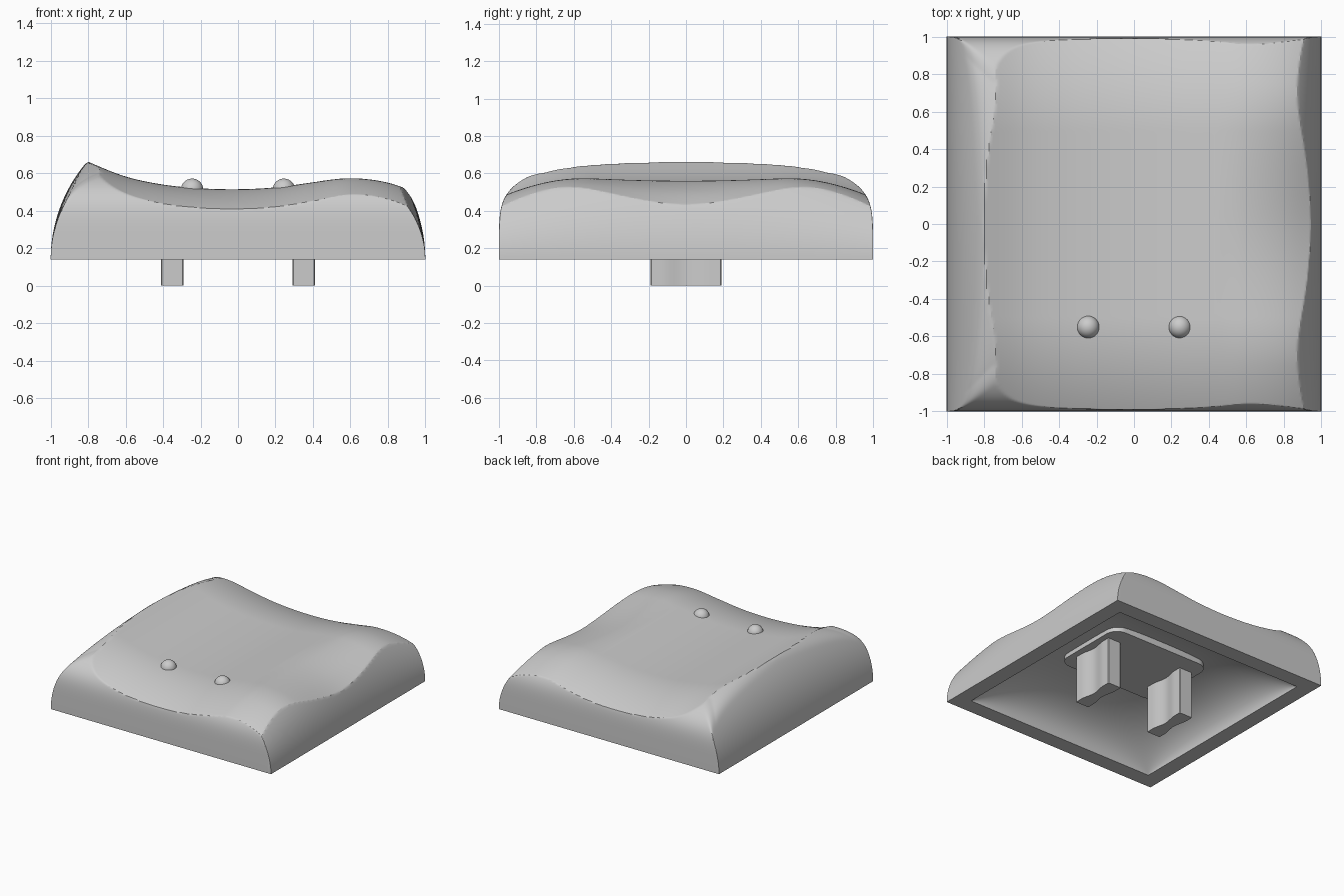
import bpy, bmesh, math

cube = bpy.data.objects.get("Cube")
if cube:
    bpy.data.objects.remove(cube, do_unlink=True)

grey = bpy.data.materials.new("light_grey")
grey.use_nodes = True
grey.diffuse_color = (0.6, 0.6, 0.6, 1)
grey.node_tree.nodes["Principled BSDF"].inputs["Base Color"].default_value = (0.6, 0.6, 0.6, 1)

BASE = 0.14      # height of the flat rim
N = 170          # grid cells per side
INNER = 0.87     # half width of the hollow


def finish(name, bm, angle=25):
    bmesh.ops.recalc_face_normals(bm, faces=bm.faces)
    mesh = bpy.data.meshes.new(name)
    bm.to_mesh(mesh)
    bm.free()
    mesh.materials.append(grey)
    ob = bpy.data.objects.new(name, mesh)
    bpy.context.collection.objects.link(ob)
    bpy.ops.object.select_all(action='DESELECT')
    ob.select_set(True)
    bpy.context.view_layer.objects.active = ob
    bpy.ops.object.shade_smooth_by_angle(angle=math.radians(angle))
    return ob


# Side-to-side profile of the dished top
PROFILE = [(-1.2, .86), (-1, .755), (-.8, .662), (-.6, .583), (-.4, .54), (-.2, .52),
           (0, .515), (.2, .525), (.4, .552), (.6, .579), (.8, .56), (1, .49), (1.2, .4)]


def profile(x):
    i = min(max(int((x + 1.2) / 0.2), 1), len(PROFILE) - 3)
    a, b, c, d = (p[1] for p in PROFILE[i - 1:i + 3])
    t = (x - PROFILE[i][0]) / 0.2
    return b + t / 2 * (c - a + t * (2 * a - 5 * b + 4 * c - d + t * (3 * (b - c) + d - a)))


def top(x, y):
    # Front and back roll off, and the low side dips in the middle
    roll = 0.105 * (max(0, abs(y) - 0.5) / 0.49) ** 2
    s = min(abs(y) / 0.75, 1)
    dip = 0.16 * max(0, x - 0.45) * (1 - s * s * (3 - 2 * s))
    return profile(x) - roll - dip


def walls(x, y):
    # Round side walls blended softly into the steep front and back walls
    u, v = max(0, 1 - abs(x)), max(0, 1 - abs(y))
    lean = 0.25 if x > 0 else 0.12
    side = math.sqrt(1.6 * u - u * u) * (1 - lean * y * y)
    end = 0.618 * v ** 0.18
    k = 0.18 * min(1, 4 * min(u, v) + 0.02)
    h = max(0, k - abs(side - end)) / k
    return BASE + max(0, min(side, end) - h * h * k / 4)


def outside(x, y):
    return min(top(x, y), walls(x, y))


def hollow(x, y):
    a, b = (max(0, 1 - abs(c / INNER) ** 3) for c in (x, y))
    return BASE + 0.31 * math.sqrt(a * b)


def sheet(bm, half, height):
    steps = [math.sin(math.pi * (i / N - 0.5)) for i in range(N + 1)]
    grid = []
    for i, u in enumerate(steps):
        row = []
        for j, v in enumerate(steps):
            edge = i in (0, N) or j in (0, N)
            x, y = u * half, v * half
            row.append(bm.verts.new((x, y, BASE if edge else height(x, y))))
        grid.append(row)
    for i in range(N):
        for j in range(N):
            bm.faces.new((grid[i][j], grid[i + 1][j], grid[i + 1][j + 1], grid[i][j + 1]))
    ring = [(i, 0) for i in range(N)] + [(N, j) for j in range(N)]
    ring += [(i, N) for i in range(N, 0, -1)] + [(0, j) for j in range(N, 0, -1)]
    return [grid[i][j] for i, j in ring]


# Shell: outer skin, hollow underside and flat rim between them
bm = bmesh.new()
outer = sheet(bm, 1, outside)
inner = sheet(bm, INNER, hollow)
for i in range(len(outer)):
    j = (i + 1) % len(outer)
    bm.faces.new((outer[i], inner[i], inner[j], outer[j]))
finish("cap_shell", bm)


def prism(name, outline, z0, z1):
    bm = bmesh.new()
    face = bm.faces.new([bm.verts.new((x, y, z0)) for x, y in outline])
    up = bmesh.ops.extrude_face_region(bm, geom=[face])
    for v in up["geom"]:
        if isinstance(v, bmesh.types.BMVert):
            v.co.z = z1
    return finish(name, bm)


# Rounded mounting plate under the top
corner = 0.1
plate = []
for q, (sx, sy) in enumerate([(1, 1), (-1, 1), (-1, -1), (1, -1)]):
    for i in range(9):
        a = math.pi / 2 * (q + i / 8)
        plate.append((sx * 0.36 + corner * math.cos(a), sy * 0.23 + corner * math.sin(a)))
prism("mounting_plate", plate, 0.39, 0.45)

# Two waisted stems with small chamfers
for side, x in (("left", 0.35), ("right", -0.35)):
    edge = [(0.055, -0.19), (0.06, -0.185), (0.06, -0.13)]
    edge += [(0.05 + 0.01 * math.cos(math.pi * (t + 6) / 6), 0.13 * t / 6) for t in range(-5, 6)]
    edge += [(0.06, 0.13), (0.06, 0.185), (0.055, 0.19)]
    outline = [(x + w, y) for w, y in edge] + [(x - w, -y) for w, y in edge]
    prism(side + "_stem", outline, 0, 0.42)

# Two finger-locating bumps
for side, x in (("left", 0.245), ("right", -0.245)):
    bm = bmesh.new()
    bmesh.ops.create_uvsphere(bm, u_segments=32, v_segments=16, radius=0.06)
    bmesh.ops.translate(bm, verts=bm.verts, vec=(x, -0.55, 0.512))
    finish(side + "_bump", bm)
